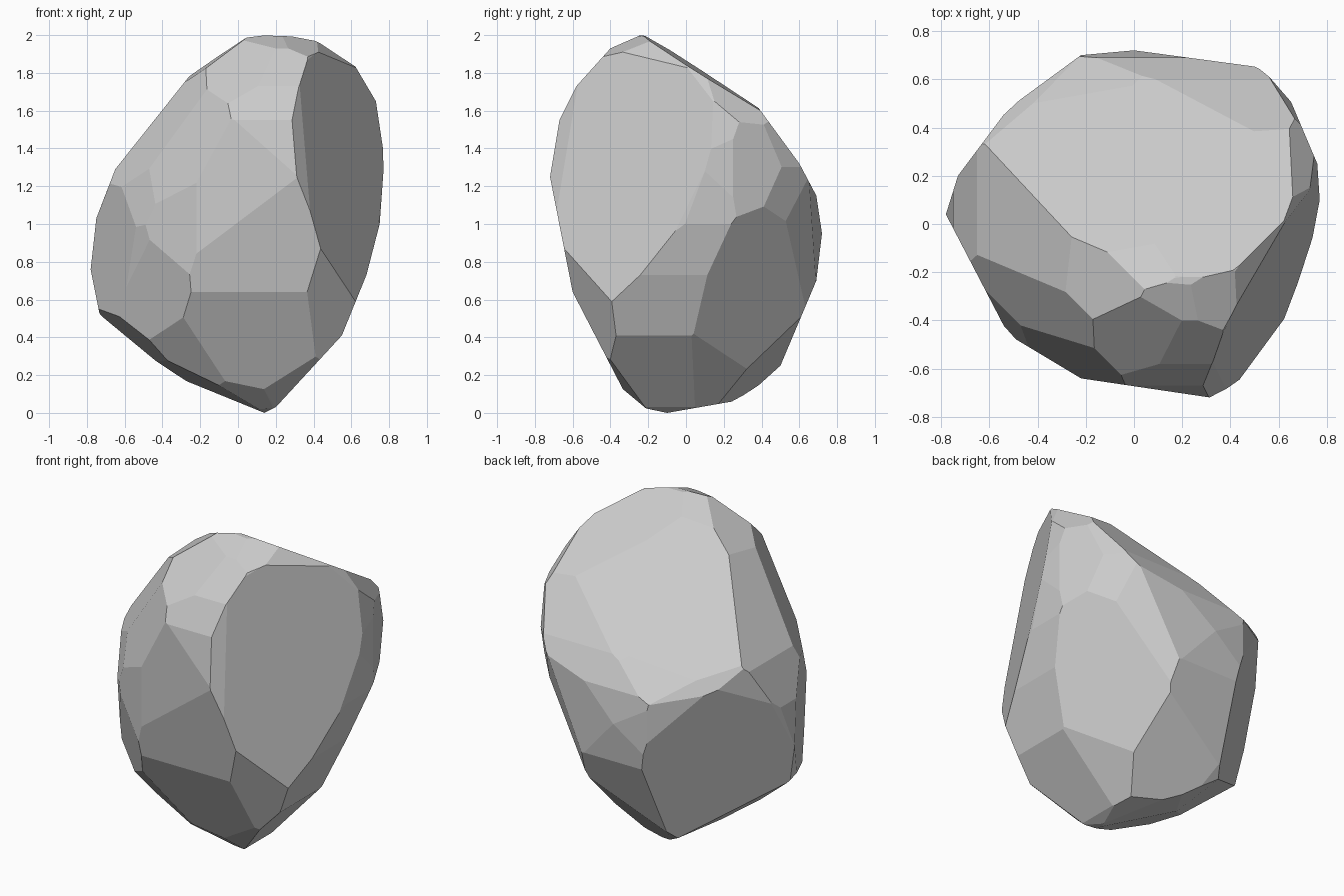
import bpy, bmesh, math
from mathutils import Vector
from mathutils.geometry import convex_hull_2d

if "Cube" in bpy.data.objects:
    bpy.data.objects.remove(bpy.data.objects["Cube"])

CENTRE = Vector((0, 0, 1))
R = math.sqrt(0.5)
S, C = math.sin(math.radians(25)), math.cos(math.radians(25))

# chiselling profiles, each swept straight through the block
front = [(.09, 2), (.37, 1.99), (.6, 1.87), (.73, 1.65), (.775, 1.35), (.75, 1), (.68, .73),
         (.55, .41), (.2, .03), (.14, 0), (-.4, .22), (-.73, .51), (-.78, .76), (-.75, 1.03),
         (-.65, 1.29), (-.22, 1.83), (-.07, 1.95)]
side = [(-.24, 2), (-.13, 1.98), (.38, 1.62), (.6, 1.32), (.69, 1.15), (.72, .95), (.69, .7),
        (.5, .25), (.3, .07), (-.1, 0), (-.29, .04), (-.6, .64), (-.72, 1.25), (-.67, 1.55),
        (-.58, 1.73), (-.4, 1.93)]
top = [(-.78, .04), (-.73, .2), (-.52, .48), (-.22, .7), (0, .72), (.52, .65), (.62, .58),
       (.76, .25), (.77, .1), (.7, -.27), (.63, -.44), (.42, -.68), (.32, -.72), (-.22, -.64),
       (-.52, -.46)]
diag_a = [(-.16, .8), (.21, .76), (.7, .56), (.84, .36), (.78, 0), (.42, -.68), (.15, -.95),
          (.01, -1.02), (-.3, -.84), (-.58, -.52), (-.69, -.03), (-.63, .28), (-.4, .68)]
diag_b = [(-.18, 1.06), (.12, 1.04), (.48, .75), (.69, .05), (.63, -.55), (.33, -.8),
          (-.15, -.94), (-.62, -.54), (-.834, .22), (-.78, .56), (-.5, .92)]
diag_c = [(-.43, .945), (-.08, .82), (.41, .46), (.65, .25), (.714, .14), (.6, -.61),
          (.23, -.82), (-.25, -.92), (-.59, -.64), (-.777, -.15), (-.62, .68), (-.54, .85)]


def chop(bm, normal, offset):
    """Slice off everything beyond one plane and cap the cut."""
    n = normal.normalized()
    bmesh.ops.bisect_plane(bm, geom=bm.verts[:] + bm.edges[:] + bm.faces[:], dist=1e-5,
                           plane_co=n * offset, plane_no=n, clear_outer=True)
    rim = [e for e in bm.edges if e.is_boundary]
    if rim:
        bmesh.ops.holes_fill(bm, edges=rim, sides=0)


def carve(bm, profile, u, v, origin):
    """Chop along every edge of a profile lying in the u, v plane."""
    u, v = Vector(u), Vector(v)
    pts = [Vector(profile[i]) for i in convex_hull_2d([Vector(p) for p in profile])]
    mid = sum(pts, Vector((0, 0))) / len(pts)
    for a, b in zip(pts, pts[1:] + pts[:1]):
        d = (b - a).normalized()
        n2 = Vector((d.y, -d.x))
        if n2.dot(a - mid) < 0:
            n2 = -n2
        n = u * n2.x + v * n2.y
        chop(bm, n, n2.dot(a) + n.dot(origin))


bm = bmesh.new()
bmesh.ops.create_cube(bm, size=6)
zero = Vector((0, 0, 0))
carve(bm, front, (1, 0, 0), (0, 0, 1), zero)
carve(bm, side, (0, 1, 0), (0, 0, 1), zero)
carve(bm, top, (1, 0, 0), (0, 1, 0), zero)
carve(bm, diag_a, (R, R, 0), (-R * S, R * S, C), CENTRE)
carve(bm, diag_b, (-R, -R, 0), (R * S, -R * S, C), CENTRE)
carve(bm, diag_c, (-R, R, 0), (R * S, R * S, C), CENTRE)

# large flat faces: sloping top, right side, lower back left
chop(bm, Vector((-.24, .636, .734)), 1.335)
chop(bm, Vector((.867, -.47, .15)), .815)
chop(bm, Vector((-.724, .655, -.214)), .43)

bmesh.ops.remove_doubles(bm, verts=bm.verts[:], dist=.004)
hull = bmesh.ops.convex_hull(bm, input=bm.verts[:])
old = [f for f in bm.faces if f not in set(hull["geom"])]
bmesh.ops.delete(bm, geom=old, context='FACES')
bmesh.ops.dissolve_limit(bm, angle_limit=math.radians(1.5), verts=bm.verts[:], edges=bm.edges[:])
bmesh.ops.recalc_face_normals(bm, faces=bm.faces[:])

mesh = bpy.data.meshes.new("boulder")
bm.to_mesh(mesh)
bm.free()
boulder = bpy.data.objects.new("boulder", mesh)
bpy.context.collection.objects.link(boulder)
